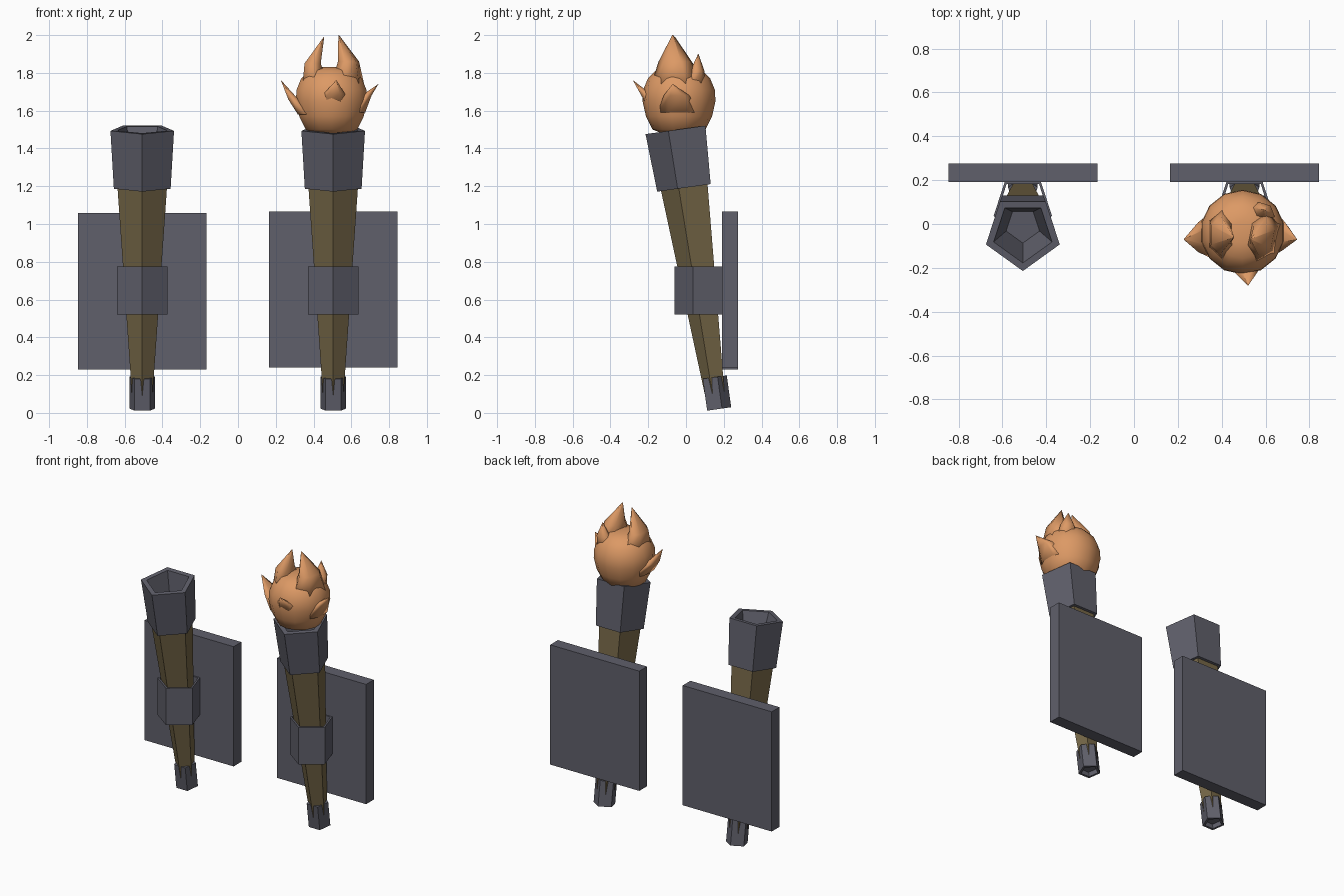
import bpy, bmesh, math
from mathutils import Vector, Matrix

old = bpy.data.objects.get("Cube")
if old:
    bpy.data.objects.remove(old)


def material(name, rgb):
    m = bpy.data.materials.new(name)
    m.use_nodes = True
    m.diffuse_color = (*rgb, 1)
    bsdf = m.node_tree.nodes["Principled BSDF"]
    bsdf.inputs["Base Color"].default_value = (*rgb, 1)
    bsdf.inputs["Roughness"].default_value = 0.8
    return m


IRON = material("dark iron", (0.115, 0.115, 0.145))
WOOD = material("brown wood", (0.18, 0.135, 0.063))
FIRE = material("orange flame", (0.72, 0.32, 0.13))
TILT = Matrix.Rotation(math.radians(8), 4, 'X')


def finish(name, bm, mat, matrix=Matrix(), smooth=False):
    bmesh.ops.recalc_face_normals(bm, faces=bm.faces)
    mesh = bpy.data.meshes.new(name)
    bm.to_mesh(mesh)
    bm.free()
    mesh.materials.append(mat)
    mesh.polygons.foreach_set("use_smooth", [smooth] * len(mesh.polygons))
    obj = bpy.data.objects.new(name, mesh)
    bpy.context.collection.objects.link(obj)
    obj.matrix_world = matrix
    return obj


def bridge(bm, rings, closed=False):
    """Join successive rings with quads; cap the ends unless closed."""
    n = len(rings[0])
    pairs = list(zip(rings, rings[1:]))
    if closed:
        pairs.append((rings[-1], rings[0]))
    for a, b in pairs:
        for i in range(n):
            j = (i + 1) % n
            bm.faces.new((a[i], a[j], b[j], b[i]))
    if not closed:
        bm.faces.new(rings[0])
        bm.faces.new(rings[-1])


def turned(name, profile, mat, matrix, sides=5, start=-90, closed=False, smooth=False):
    """Sweep a (radius, height) profile round the z axis."""
    bm = bmesh.new()
    rings = []
    for r, z in profile:
        ring = []
        for i in range(sides):
            a = math.radians(start) + math.tau * i / sides
            ring.append(bm.verts.new((r * math.cos(a), r * math.sin(a), z)))
        rings.append(ring)
    bridge(bm, rings, closed)
    return finish(name, bm, mat, matrix, smooth)


def tongue(name, path, outward, width, depth):
    """Flattened tapering flame lick through root, middle and tip."""
    bm = bmesh.new()
    points = [Vector(p) for p in path]
    out = Vector(outward).normalized()
    side = out.cross(Vector((0, 0, 1))).normalized()
    rings = []
    for p, s in zip(points, (1, 0.62, 0.02)):
        rings.append([bm.verts.new(p + side * width * s * math.cos(a) + out * depth * s * math.sin(a))
                      for a in (math.tau * i / 6 for i in range(6))])
    bridge(bm, rings)
    obj = finish(name, bm, FIRE, smooth=True)
    return obj


def torch(side, x, lift):
    lean = Matrix.Translation((x, 0.169, 0.02)) @ TILT

    # tapered wooden handle
    turned(side + "_handle", [(0.056, 0.06), (0.142, 1.25)], WOOD, lean)
    # hollow cup at the top
    turned(side + "_cup",
           [(0.158, 1.185), (0.177, 1.495), (0.14, 1.495), (0.08, 1.27)], IRON, lean)
    # end cap, flat side forward, with a recessed underside
    turned(side + "_end_cap",
           [(0.05, 0.03), (0.055, 0), (0.071, 0), (0.071, 0.17), (0.055, 0.17)],
           IRON, lean, start=90)
    # upright holding ring
    turned(side + "_holding_ring",
           [(0.14, 0.52), (0.14, 0.775), (0.126, 0.775), (0.126, 0.52)],
           IRON, Matrix.Translation((x, 0.08, 0)), closed=True)
    # wall plate
    bm = bmesh.new()
    bmesh.ops.create_cube(bm, size=1)
    plate = Matrix.Translation((x, 0.233, 0.644 + lift)) @ Matrix.Diagonal((0.68, 0.084, 0.826, 1))
    finish(side + "_wall_plate", bm, IRON, plate)


torch("right", -0.507, 0)
torch("left", 0.504, 0.01)

# flame body
turned("flame_body",
       [(0.09, -0.17), (0.14, -0.15), (0.175, -0.08), (0.193, 0.0), (0.19, 0.06),
        (0.165, 0.12), (0.12, 0.165), (0.05, 0.18)],
       FIRE, Matrix.Translation((0.495, -0.037, 1.65)), sides=14, smooth=True)

# flame licks: path, outward direction, half width, half depth
LICKS = {
    "right_lick": ([(0.36, -0.05, 1.58), (0.293, -0.06, 1.66), (0.228, -0.07, 1.76)], (-1, 0, 0), 0.11, 0.05),
    "left_lick": ([(0.63, -0.04, 1.59), (0.68, -0.05, 1.68), (0.742, -0.07, 1.74)], (1, 0, 0), 0.11, 0.05),
    "front_lick": ([(0.5, -0.16, 1.62), (0.51, -0.215, 1.69), (0.52, -0.28, 1.76)], (0, -1, 0), 0.09, 0.05),
    "back_lick": ([(0.57, 0.04, 1.72), (0.59, 0.06, 1.81), (0.59, 0.065, 1.9)], (0.3, 1, 0), 0.08, 0.06),
    "crown_lick_right": ([(0.41, -0.04, 1.72), (0.395, -0.05, 1.85), (0.455, -0.06, 1.99)], (-1, 0, 0), 0.14, 0.08),
    "crown_lick_left": ([(0.58, -0.05, 1.73), (0.585, -0.06, 1.86), (0.533, -0.07, 2.0)], (1, -0.2, 0), 0.14, 0.09),
}
for lick, (path, outward, width, depth) in LICKS.items():
    tongue("flame_" + lick, path, outward, width, depth)
